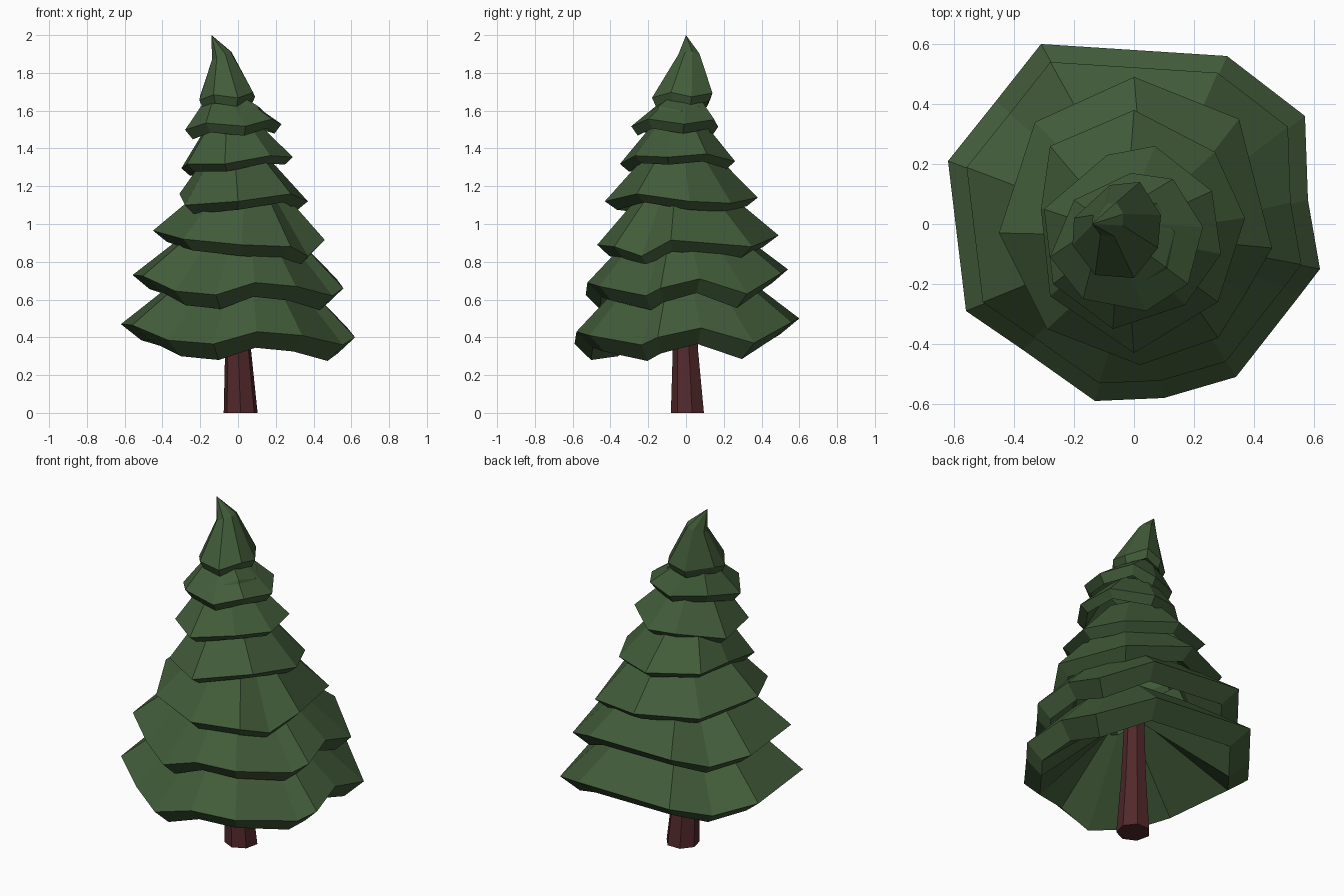
import bpy, bmesh, math
from mathutils import Vector

if "Cube" in bpy.data.objects:
    bpy.data.objects.remove(bpy.data.objects["Cube"])


def material(name, rgb):
    m = bpy.data.materials.new(name)
    m.diffuse_color = (*rgb, 1)
    m.use_nodes = True
    m.node_tree.nodes["Principled BSDF"].inputs["Base Color"].default_value = m.diffuse_color
    return m


GREEN = material("needles", (0.054, 0.106, 0.041))
BROWN = material("bark", (0.085, 0.022, 0.025))


def loft(name, rings, mat, cyclic=False, caps=False, tip=None):
    """Join equal-length rings of points with flat quads."""
    bm = bmesh.new()
    vr = [[bm.verts.new(p) for p in r] for r in rings]
    n = len(vr[0])
    for k in range(len(vr) if cyclic else len(vr) - 1):
        a, b = vr[k], vr[(k + 1) % len(vr)]
        for i in range(n):
            j = (i + 1) % n
            bm.faces.new((a[i], a[j], b[j], b[i]))
    if tip:
        t = bm.verts.new(tip)
        for i in range(n):
            bm.faces.new((vr[-1][i], vr[-1][(i + 1) % n], t))
    if caps:
        bm.faces.new(vr[0])
        bm.faces.new(vr[-1])
    bmesh.ops.recalc_face_normals(bm, faces=bm.faces)
    me = bpy.data.meshes.new(name)
    bm.to_mesh(me)
    bm.free()
    me.materials.append(mat)
    ob = bpy.data.objects.new(name, me)
    bpy.context.collection.objects.link(ob)
    return ob


def centre(pts):
    return sum(pts, Vector()) / len(pts)


def scaled(pts, f, dz):
    """Copy of a ring, shrunk sideways about its middle and raised."""
    c = centre(pts)
    return [Vector((c.x + (p.x - c.x) * f, c.y + (p.y - c.y) * f, p.z + dz)) for p in pts]


def tilted(xy, z, slope, wave):
    """Give a flat outline a height with a slope and a zigzag."""
    return [(x, y, z + slope * x + (wave if i % 2 else -wave)) for i, (x, y) in enumerate(xy)]


def tier(name, pts, top, rise, drop, inner=0.6, hollow=0.07, lip=0.85, shift=(0, 0)):
    """Sloping skirt with a turned-in lip and a hollow underside."""
    rim = [Vector(p) for p in pts]
    level = centre(rim).z + rise
    upper = scaled(rim, top, rise)
    for p in upper:
        p.z = level + (p.z - level) * 0.4
        p.x += shift[0]
        p.y += shift[1]
    loft(name, [upper, rim, scaled(rim, lip, -drop), scaled(rim, inner, hollow)],
         GREEN, cyclic=True)


# two widest tiers share one outline
base = [(0.62, -0.15, .40), (0.58, 0.08, .45), (0.57, 0.36, .37), (0.31, 0.56, .48),
        (-0.31, 0.60, .50), (-0.46, 0.41, .43), (-0.62, 0.21, .47), (-0.56, -0.29, .465),
        (-0.37, -0.42, .385), (-0.13, -0.59, .365), (0.10, -0.58, .43), (0.34, -0.51, .41),
        (0.555, -0.235, .36)]
tier("tier_1", base, 0.5, 0.29, 0.085, inner=0.1, hollow=0.28, lip=0.84)
tier("tier_2", [(x * .9, y * .9, z + .26) for x, y, z in base], 0.48, 0.27, 0.075)

# middle tiers
tier("tier_3", [(0.46, -0.08, .915), (0.35, 0.35, .88), (0, 0.49, .94), (-0.33, 0.34, .94),
                (-0.45, -0.03, .965), (-0.29, -0.35, .92), (0.02, -0.47, .89),
                (0.28, -0.38, .88), (0.37, -0.235, .83)], 0.48, 0.25, 0.06)
tier("tier_4", [(0.37, 0.02, 1.12), (0.27, 0.24, 1.11), (0, 0.38, 1.14), (-0.28, 0.26, 1.16),
                (-0.31, 0.05, 1.16), (-0.28, -0.24, 1.10), (0, -0.43, 1.12),
                (0.28, -0.26, 1.16)], 0.46, 0.23, 0.045, shift=(-0.02, -0.02))

# small upper tiers
tier("tier_5", tilted([(0.29, -0.10), (0.26, 0.11), (0.07, 0.26), (-0.09, 0.23), (-0.30, 0.05),
                       (-0.27, -0.20), (-0.07, -0.35), (0.17, -0.27)], 1.335, 0.1, 0.01),
     0.5, 0.18, 0.04, shift=(-0.03, 0))
tier("tier_6", tilted([(0.23, -0.01), (0.13, 0.15), (-0.01, 0.17), (-0.20, 0.08),
                       (-0.28, -0.11), (-0.17, -0.25), (0.04, -0.29), (0.18, -0.20)],
                      1.53, 0.06, 0.015), 0.4, 0.14, 0.05, shift=(-0.055, 0.04))

# pointed crown, bent over at the tip
crown = [Vector(p) for p in tilted(
    [(0.09, 0.03), (0.02, 0.14), (-0.08, 0.13), (-0.20, 0.02), (-0.205, -0.07),
     (-0.13, -0.17), (0, -0.18), (0.08, -0.08)], 1.68, 0.06, 0.012)]
c = centre(crown)
shoulder = [Vector((-0.085 + (p.x - c.x) * .35, 0.015 + (p.y - c.y) * .35,
                    1.89 + (p.x - c.x) * .15)) for p in crown]
loft("crown", [scaled(crown, 0.05, 0.02), scaled(crown, 0.87, -0.045), crown, shoulder],
     GREEN, tip=(-0.14, 0, 2.0))


# trunk
def ring(n, r, x, y, z):
    return [(x + r * math.cos(2 * math.pi * (i + .25) / n),
             y + r * math.sin(2 * math.pi * (i + .25) / n), z) for i in range(n)]


loft("trunk", [ring(7, 0.092, 0.014, 0.012, 0), ring(7, 0.07, 0, 0, 0.34),
               ring(7, 0.055, -0.005, 0, 0.72)], BROWN, caps=True)
